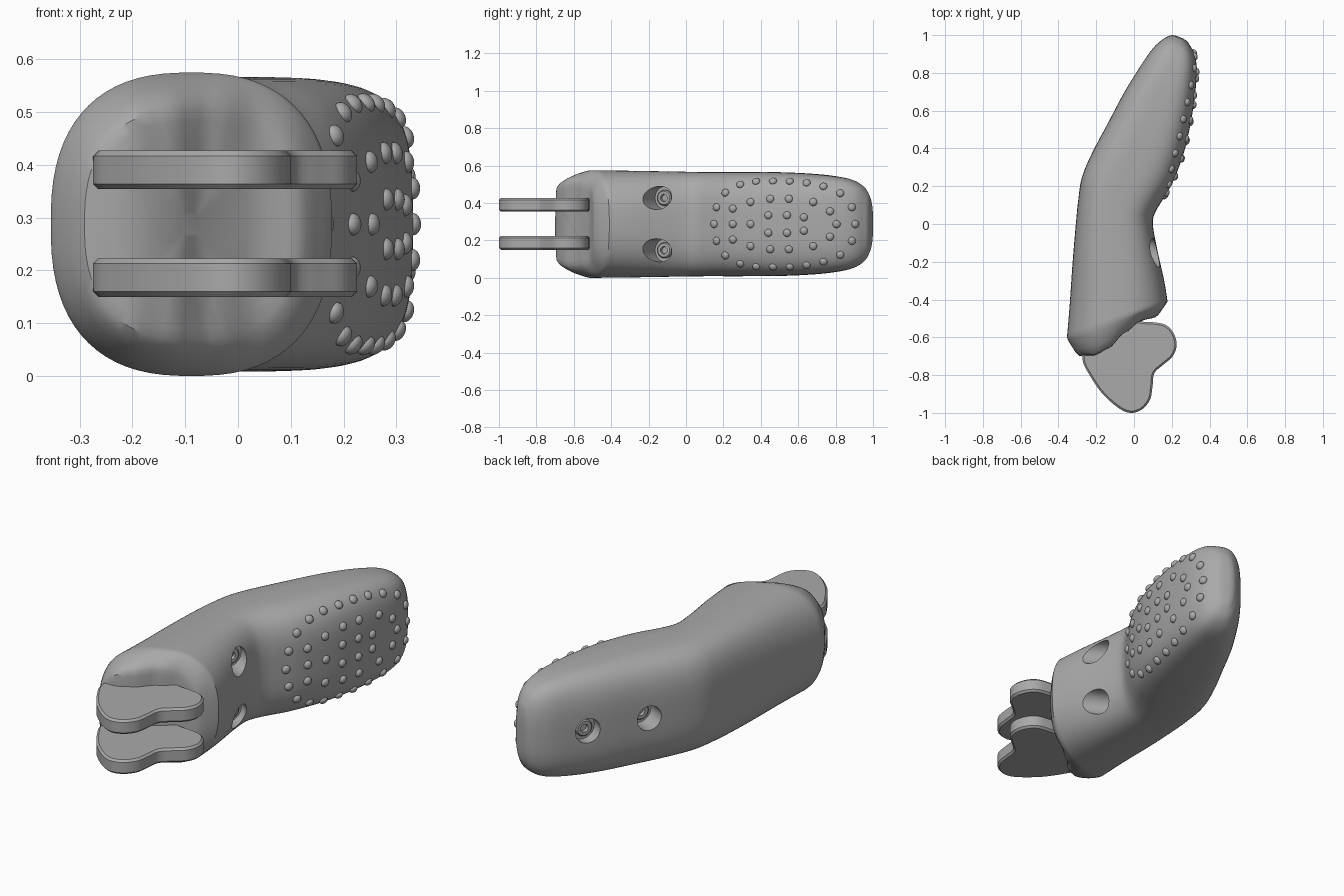
import bpy, bmesh, math
from mathutils import Vector, Matrix
from mathutils.bvhtree import BVHTree

if "Cube" in bpy.data.objects:
    bpy.data.objects.remove(bpy.data.objects["Cube"])

ZC = 0.2875
grey = bpy.data.materials.new("plain_grey")
grey.diffuse_color = (0.4, 0.4, 0.4, 1)
grey.use_nodes = True
grey.node_tree.nodes["Principled BSDF"].inputs["Base Color"].default_value = grey.diffuse_color


def finish(bm, name, angle=35):
    bmesh.ops.recalc_face_normals(bm, faces=bm.faces)
    me = bpy.data.meshes.new(name)
    bm.to_mesh(me)
    bm.free()
    ob = bpy.data.objects.new(name, me)
    bpy.context.collection.objects.link(ob)
    me.materials.append(grey)
    smooth(ob, angle)
    return ob


def smooth(ob, angle):
    bpy.ops.object.select_all(action='DESELECT')
    ob.select_set(True)
    bpy.context.view_layer.objects.active = ob
    bpy.ops.object.shade_smooth_by_angle(angle=math.radians(angle))


def catmull(pts, steps, closed=False):
    """Smooth curve through points of any dimension."""
    n, out = len(pts), []
    at = (lambda i: pts[i % n]) if closed else (lambda i: pts[max(0, min(n - 1, i))])
    for i in range(n if closed else n - 1):
        a, b, c, d = at(i - 1), at(i), at(i + 1), at(i + 2)
        for s in range(steps):
            t = s / steps
            out.append([0.5 * (2 * q + (r - p) * t + (2 * p - 5 * q + 4 * r - u) * t * t
                               + (3 * q - p - 3 * r + u) * t ** 3)
                        for p, q, r, u in zip(a, b, c, d)])
    if not closed:
        out.append(list(pts[-1]))
    return out


def interp(x, table):
    if x <= table[0][0]:
        return table[0][1]
    for (a, fa), (b, fb) in zip(table, table[1:]):
        if x <= b:
            t = (x - a) / (b - a)
            t = t * t * (3 - 2 * t)
            return fa + (fb - fa) * t
    return table[-1][1]


# Grip body: stations of left x,y, right x,y, half height, roundness
stations = [
    (-.355, -.60, .178, -.41, .2875, 2.5), (-.34, -.42, .158, -.29, .286, 2.6),
    (-.325, -.2, .122, -.13, .283, 2.8), (-.308, 0, .10, 0, .28, 3.0),
    (-.295, .13, .112, .06, .279, 3.1), (-.275, .25, .15, .125, .279, 3.2),
    (-.22, .38, .205, .22, .279, 3.3), (-.13, .55, .265, .38, .278, 3.3),
    (-.05, .70, .303, .55, .272, 3.3), (.03, .83, .325, .70, .26, 3.2),
    (.10, .93, .332, .82, .238, 3.1), (.155, .98, .32, .90, .20, 2.9),
    (.19, .997, .29, .955, .15, 2.6)]
SEG = 72


def section(st, s=1.0):
    lx, ly, rx, ry, h, n = st
    c, d = Vector(((lx + rx) / 2, (ly + ry) / 2, ZC)), Vector(((rx - lx) / 2, (ry - ly) / 2, 0))
    pw = lambda v: math.copysign(abs(v) ** (2 / n), v)
    return [c + d * (s * pw(math.cos(a))) + Vector((0, 0, s * h * pw(math.sin(a))))
            for a in (2 * math.pi * (i + .5) / SEG for i in range(SEG))]


bulge = [(-.355, -.09), (-.27, -.13), (-.2, -.148), (-.13, -.135), (-.05, -.085),
         (.04, -.052), (.12, -.062), (.17, -.045)]
rings = []
# Front end: wavy cap made from shrinking rings pushed forward
for s, g in [(.08, 1), (.25, 1), (.4, 1), (.55, 1), (.68, 1), (.76, .98), (.82, .88),
             (.88, .68), (.94, .42), (.98, .17)]:
    rings.append([p + Vector((0, g * interp(p.x, bulge), 0)) for p in section(stations[0], s)])
rings += [section(st) for st in catmull(stations, 5)]
# Rounded rear tip
for s, g in [(.85, .006), (.6, .01), (.3, .012)]:
    rings.append([p + Vector((g * .4, g, 0)) for p in section(stations[-1], s)])

bm = bmesh.new()
vr = [[bm.verts.new(p) for p in r] for r in rings]
for a, b in zip(vr, vr[1:]):
    for i in range(SEG):
        j = (i + 1) % SEG
        bm.faces.new((a[i], a[j], b[j], b[i]))
bm.faces.new(vr[0])
bm.faces.new(vr[-1])
bmesh.ops.recalc_face_normals(bm, faces=bm.faces)
bvh = BVHTree.FromBMesh(bm)
body = finish(bm, "grip_body")

# Screw holes: entry point, outward axis, depth
AX = Vector((.89, -.45, 0)).normalized()
holes = [(Vector((.118, -.155, ZC + .14)), AX, .10), (Vector((.118, -.155, ZC - .14)), AX, .10),
         (Vector((.005, .785, ZC)), -AX, .05), (Vector((-.15, .51, ZC)), -AX, .10)]


def lathe(bm, profile, mat, seg=32):
    """Revolve (radius, height) points about the local z axis."""
    loops = [[bm.verts.new(mat @ Vector((r * math.cos(2 * math.pi * i / seg),
                                         r * math.sin(2 * math.pi * i / seg), z)))
              for i in range(seg)] for r, z in profile]
    for a, b in zip(loops, loops[1:]):
        for i in range(seg):
            j = (i + 1) % seg
            bm.faces.new((a[i], a[j], b[j], b[i]))
    bm.faces.new(loops[0])
    bm.faces.new(loops[-1])


cut, screw = bmesh.new(), bmesh.new()
for pos, ax, depth in holes:
    m = Matrix.Translation(pos) @ ax.to_track_quat('Z', 'Y').to_matrix().to_4x4()
    lathe(cut, [(.062, -depth), (.062, .12)], m)
    lathe(screw, [(.042, -depth - .01), (.042, -depth + .014), (.036, -depth + .02),
                  (.02, -depth + .02), (.018, -depth + .004)], m)
cutter = finish(cut, "hole_cutter")
finish(screw, "screws")
mod = body.modifiers.new("holes", 'BOOLEAN')
mod.operation, mod.solver, mod.object = 'DIFFERENCE', 'EXACT', cutter
dg = bpy.context.evaluated_depsgraph_get()
body.data = bpy.data.meshes.new_from_object(body.evaluated_get(dg))
body.modifiers.clear()
bpy.data.objects.remove(cutter)
smooth(body, 35)

# Grip bumps: y and distance above or below the middle, mirrored
half = [(.44, .047), (.54, .047), (.63, .036), (.25, .083), (.345, .118), (.45, .135),
        (.55, .135), (.68, .118), (.77, .068), (.163, .09), (.21, .168), (.29, .212),
        (.375, .228), (.465, .23), (.555, .229), (.645, .22), (.735, .202), (.825, .165),
        (.887, .09)]
spots = [(y, s * dz) for y, dz in half for s in (1, -1)]
spots += [(y, 0) for y in (.15, .25, .345, .805, .905)]
bm = bmesh.new()
for y, dz in spots:
    loc, nor, _, _ = bvh.ray_cast(Vector((1, y, ZC + dz)), Vector((-1, 0, 0)))
    if loc:
        m = (Matrix.Translation(loc) @ nor.to_track_quat('Z', 'Y').to_matrix().to_4x4()
             @ Matrix.Diagonal((.021, .021, .015, 1)))
        bmesh.ops.create_uvsphere(bm, u_segments=20, v_segments=12, radius=1, matrix=m)
finish(bm, "grip_bumps", 60)

# Two matching lobed hinge plates with a fine bevelled rim
outline = [(-.05, -.49), (.03, -.515), (.10, -.52), (.165, -.533), (.208, -.575), (.226, -.64),
           (.205, -.70), (.155, -.745), (.108, -.79), (.098, -.86), (.085, -.93), (.04, -.983),
           (-.02, -1.0), (-.085, -.972), (-.17, -.895), (-.235, -.80), (-.272, -.72),
           (-.26, -.62), (-.16, -.54)]
curve = catmull(outline, 5, True)
for name, z0 in (("lower_hinge_plate", .15), ("upper_hinge_plate", .354)):
    bm = bmesh.new()
    f = bm.faces.new([bm.verts.new((x, max(y, -1), z0)) for x, y in curve])
    ext = bmesh.ops.extrude_face_region(bm, geom=[f])['geom']
    bmesh.ops.translate(bm, vec=(0, 0, .073), verts=[v for v in ext if isinstance(v, bmesh.types.BMVert)])
    ob = finish(bm, name)
    bv = ob.modifiers.new("rim", 'BEVEL')
    bv.width, bv.segments, bv.limit_method, bv.angle_limit = .01, 1, 'ANGLE', math.radians(60)
